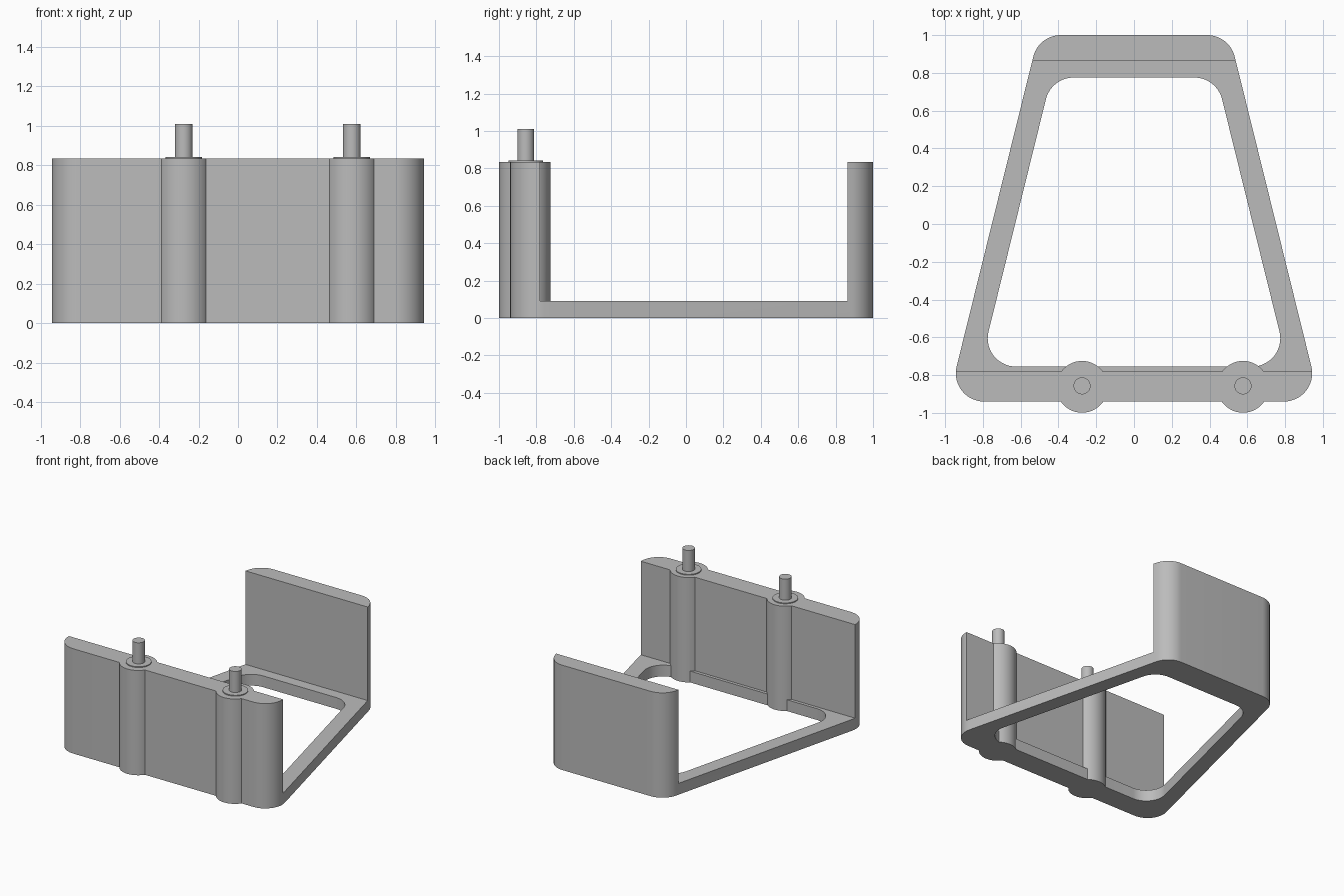
import bpy, bmesh, math
from mathutils import Vector

if "Cube" in bpy.data.objects:
    bpy.data.objects.remove(bpy.data.objects["Cube"], do_unlink=True)

grey = bpy.data.materials.new("plain grey")
grey.use_nodes = True
colour = (0.5, 0.5, 0.5, 1)
grey.diffuse_color = colour
grey.node_tree.nodes["Principled BSDF"].inputs["Base Color"].default_value = colour

WALL_TOP, BASE_TOP = 0.835, 0.09
BOSS_Y = -0.862
BOSS_X = {"right": -0.275, "left": 0.577}


def rounded(corners, radius, steps=14):
    """Fillet every corner of a counter-clockwise convex outline."""
    points = []
    for i, c in enumerate(corners):
        c = Vector(c)
        a = (Vector(corners[i - 1]) - c).normalized()
        b = (Vector(corners[(i + 1) % len(corners)]) - c).normalized()
        half = a.angle(b) / 2
        centre = c + (a + b).normalized() * radius / math.sin(half)
        start = c + a * radius / math.tan(half) - centre
        sweep = math.pi - 2 * half
        for k in range(steps + 1):
            t = sweep * k / steps
            points.append((centre.x + start.x * math.cos(t) - start.y * math.sin(t),
                           centre.y + start.x * math.sin(t) + start.y * math.cos(t)))
    return points


def trapezoid(front_x, front_y, back_x, back_y):
    return [(-front_x, front_y), (front_x, front_y), (back_x, back_y), (-back_x, back_y)]


def circle(x, y, radius, sides=48):
    return [(x + radius * math.cos(math.tau * i / sides),
             y + radius * math.sin(math.tau * i / sides)) for i in range(sides)]


def prism(name, outline, z0, z1):
    bm = bmesh.new()
    face = bm.faces.new([bm.verts.new((x, y, z0)) for x, y in outline])
    top = bmesh.ops.extrude_face_region(bm, geom=[face])["geom"]
    bmesh.ops.translate(bm, vec=(0, 0, z1 - z0),
                        verts=[v for v in top if isinstance(v, bmesh.types.BMVert)])
    bmesh.ops.recalc_face_normals(bm, faces=bm.faces[:])
    mesh = bpy.data.meshes.new(name)
    bm.to_mesh(mesh)
    bm.free()
    mesh.materials.append(grey)
    obj = bpy.data.objects.new(name, mesh)
    bpy.context.collection.objects.link(obj)
    return obj


def activate(obj):
    bpy.ops.object.select_all(action="DESELECT")
    obj.select_set(True)
    bpy.context.view_layer.objects.active = obj


def combine(target, tool, operation):
    mod = target.modifiers.new(operation, "BOOLEAN")
    mod.operation, mod.object, mod.solver = operation, tool, "EXACT"
    activate(target)
    bpy.ops.object.modifier_apply(modifier=mod.name)
    bpy.data.objects.remove(tool, do_unlink=True)


# Tapered frame with its front and back walls
frame = prism("bracket_frame", rounded(trapezoid(0.985, -0.94, 0.505, 1.0), 0.15), 0, WALL_TOP)
opening = prism("opening_cutter", rounded(trapezoid(0.816, -0.755, 0.438, 0.775), 0.15), -0.2, 1.2)
combine(frame, opening, "DIFFERENCE")
gap = prism("gap_cutter", trapezoid(1.5, -0.78, 1.5, 0.863), BASE_TOP, 1.2)
combine(frame, gap, "DIFFERENCE")

# Round bosses merged into the front wall
for side, x in BOSS_X.items():
    combine(frame, prism("boss_" + side, circle(x, BOSS_Y, 0.137), 0, WALL_TOP), "UNION")
parts = [frame]

# Thin collars and pins on the bosses
for side, x in BOSS_X.items():
    parts.append(prism("collar_" + side, circle(x, BOSS_Y + 0.005, 0.092), WALL_TOP, 0.842))
    parts.append(prism("pin_" + side, circle(x, BOSS_Y + 0.005, 0.045, 32), 0.842, 1.01))

for part in parts:
    activate(part)
    bpy.ops.object.shade_smooth_by_angle(angle=math.radians(30))
